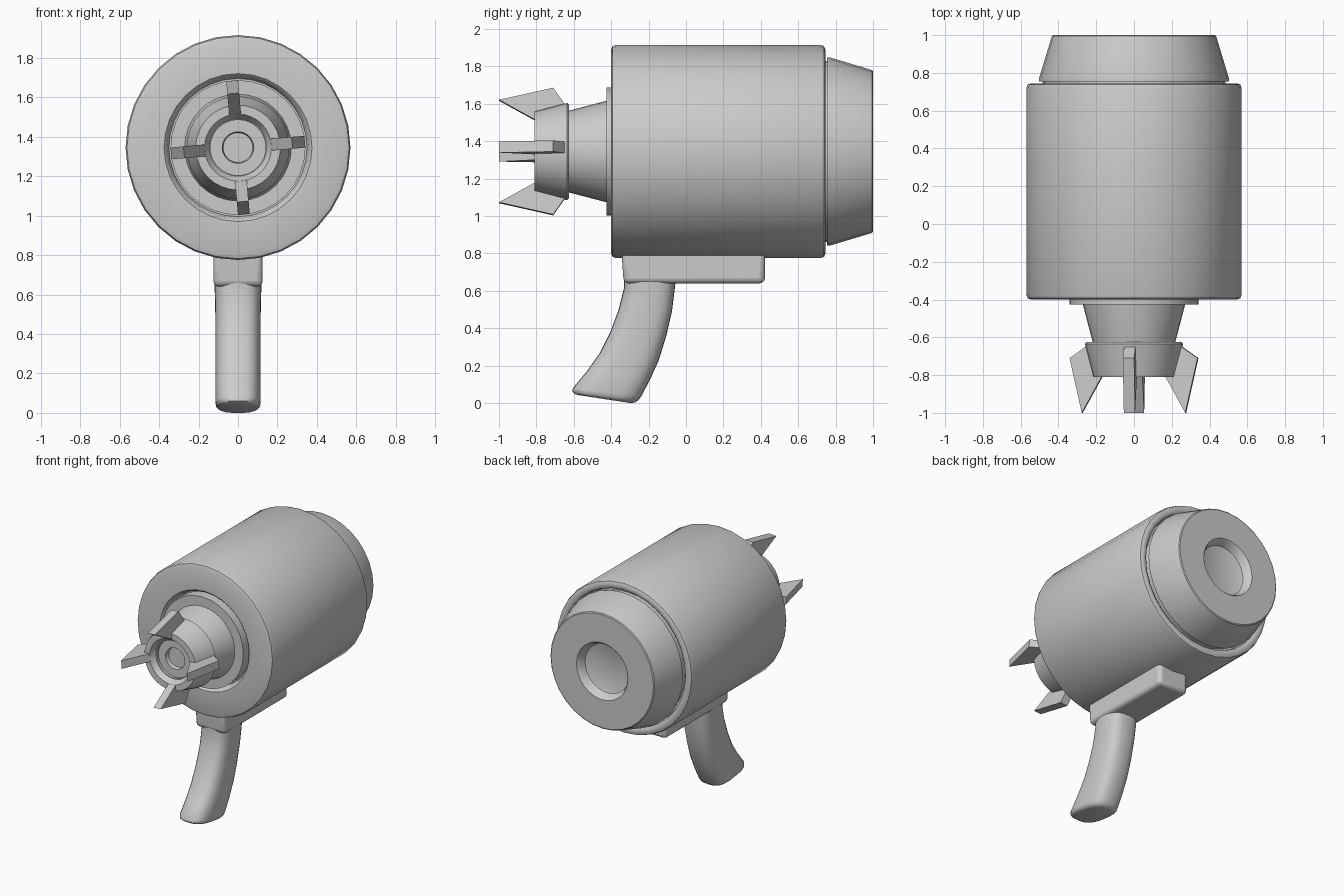
import bpy, bmesh, math
from mathutils import Vector

if "Cube" in bpy.data.objects:
    bpy.data.objects.remove(bpy.data.objects["Cube"])

CZ = 1.345   # height of the barrel axis


def finish(name, bm, angle=35, bevel=0):
    bmesh.ops.recalc_face_normals(bm, faces=bm.faces)
    me = bpy.data.meshes.new(name)
    bm.to_mesh(me)
    bm.free()
    ob = bpy.data.objects.new(name, me)
    bpy.context.collection.objects.link(ob)
    bpy.ops.object.select_all(action='DESELECT')
    ob.select_set(True)
    bpy.context.view_layer.objects.active = ob
    if angle:
        bpy.ops.object.shade_smooth_by_angle(angle=math.radians(angle))
    if bevel:
        mod = ob.modifiers.new("bevel", 'BEVEL')
        mod.width, mod.segments = bevel, 3
    return ob


def skin(bm, rings):
    """Join successive vertex rings with quads."""
    for a, b in zip(rings, rings[1:]):
        n = len(a)
        for i in range(n):
            bm.faces.new((a[i], a[(i + 1) % n], b[(i + 1) % n], b[i]))


def lathe(name, profile, n=32):
    """Revolve (radius, y) points around the barrel axis, capping both ends."""
    bm = bmesh.new()
    rings = []
    for r, y in profile:
        angs = [2 * math.pi * i / n for i in range(n)]
        rings.append([bm.verts.new((r * math.cos(a), y, CZ + r * math.sin(a))) for a in angs])
    skin(bm, rings)
    bm.faces.new(rings[0])
    bm.faces.new(rings[-1])
    return finish(name, bm)


# Main barrel with rounded rims and shallow recesses at both ends
lathe("barrel", [(0.35, -0.34), (0.36, -0.385), (0.375, -0.40), (0.545, -0.40), (0.563, -0.393),
                 (0.57, -0.375), (0.57, 0.72), (0.563, 0.738), (0.545, 0.745), (0.525, 0.745),
                 (0.51, 0.735), (0.50, 0.70)])

# Rear cap with a round socket
lathe("rear_cap", [(0.485, 0.68), (0.485, 0.755), (0.503, 0.755), (0.503, 0.77), (0.435, 0.995),
                   (0.428, 1.0), (0.215, 1.0), (0.205, 0.99), (0.185, 0.94), (0.175, 0.935)])

# Front plate, neck and nozzle collar
lathe("front_plate", [(0.342, -0.33), (0.342, -0.425), (0.26, -0.425)])
lathe("neck", [(0.275, -0.40), (0.27, -0.43), (0.215, -0.64)])
lathe("nozzle_collar", [(0.21, -0.625), (0.25, -0.625), (0.26, -0.635), (0.215, -0.81),
                        (0.17, -0.81), (0.145, -0.77), (0.14, -0.77), (0.14, -0.75),
                        (0.08, -0.75), (0.075, -0.72)])

# Four prongs around the nozzle, (radius, y) outline
prong = [(0.275, -1.0), (0.34, -0.71), (0.255, -0.65), (0.17, -0.81)]
for k, label in enumerate(("right", "top", "left", "bottom")):
    a = math.radians(5 + 90 * k)
    out = Vector((math.cos(a), 0, math.sin(a)))
    side = Vector((-math.sin(a), 0, math.cos(a)))
    bm = bmesh.new()
    rings = []
    for s in (-0.03, 0.03):
        rings.append([bm.verts.new(out * r + side * s + Vector((0, y, CZ))) for r, y in prong])
    skin(bm, rings)
    bm.faces.new(rings[0])
    bm.faces.new(rings[1])
    finish("prong_" + label, bm, 0)

# Mounting block under the barrel
bm = bmesh.new()
bmesh.ops.create_cube(bm, size=1)
for v in bm.verts:
    v.co = Vector((v.co.x * 0.25, 0.037 + v.co.y * 0.77, 0.745 + v.co.z * 0.21))
    if v.co.y < 0 and v.co.z < 0.7:
        v.co.y += 0.015
finish("grip_mount", bm, 40, 0.028)

# Curved grip: front (y, z), back (y, z), half width
sections = [((-0.335, 0.70), (-0.05, 0.70), 0.12), ((-0.33, 0.62), (-0.06, 0.61), 0.118),
            ((-0.36, 0.50), (-0.075, 0.49), 0.115), ((-0.405, 0.38), (-0.105, 0.36), 0.115),
            ((-0.46, 0.27), (-0.145, 0.23), 0.115), ((-0.53, 0.17), (-0.195, 0.12), 0.115),
            ((-0.605, 0.08), (-0.24, 0.035), 0.115), ((-0.607, 0.06), (-0.255, 0.015), 0.112),
            ((-0.595, 0.048), (-0.272, 0.004), 0.10), ((-0.57, 0.042), (-0.295, 0.0), 0.085)]
bm = bmesh.new()
rings = []
for f, b, w in sections:
    f, b = Vector((0, *f)), Vector((0, *b))
    ring = []
    for i in range(28):
        a = 2 * math.pi * i / 28
        c, s = (math.copysign(abs(t) ** 0.7, t) for t in (math.cos(a), math.sin(a)))
        ring.append(bm.verts.new((f + b) / 2 + (b - f) / 2 * c + Vector((w * s, 0, 0))))
    rings.append(ring)
skin(bm, rings)
bm.faces.new(rings[0])
bm.faces.new(rings[-1])
finish("grip", bm, 50)
